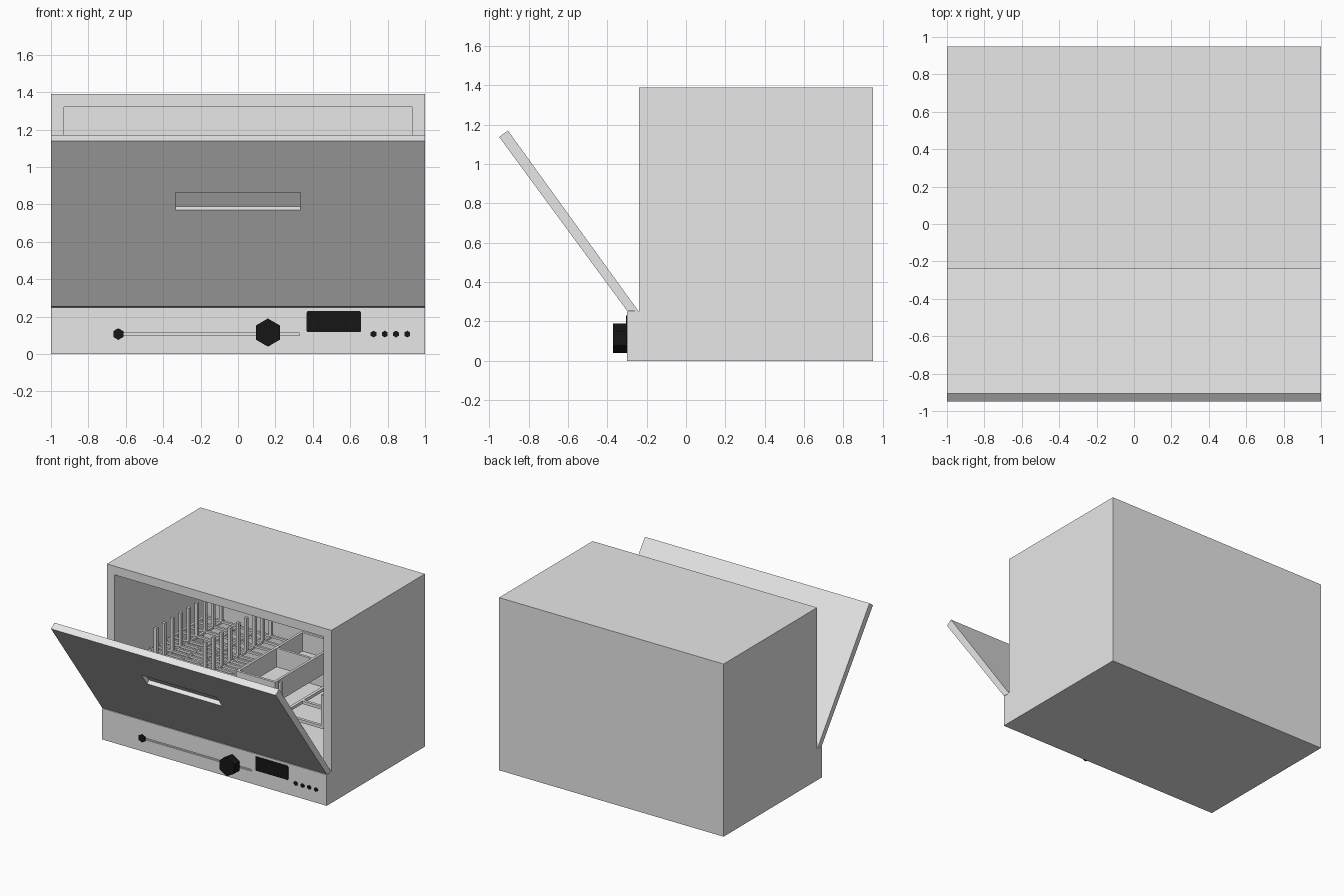
import bpy, bmesh, math
from mathutils import Vector

if "Cube" in bpy.data.objects:
    bpy.data.objects.remove(bpy.data.objects["Cube"])


def material(name, c):
    m = bpy.data.materials.new(name)
    m.diffuse_color = (*c, 1)
    m.use_nodes = True
    m.node_tree.nodes["Principled BSDF"].inputs["Base Color"].default_value = m.diffuse_color
    return m


GREY = material("light grey", (0.8, 0.8, 0.8))
BLACK = material("black", (0.008, 0.008, 0.008))


def finish(bm, name, mat):
    bmesh.ops.recalc_face_normals(bm, faces=bm.faces)
    me = bpy.data.meshes.new(name)
    bm.to_mesh(me)
    bm.free()
    me.materials.append(mat)
    ob = bpy.data.objects.new(name, me)
    bpy.context.collection.objects.link(ob)
    return ob


def prism(name, pts, x0, x1, mat=GREY):
    """Extrude a (y, z) profile along x."""
    bm = bmesh.new()
    f = bm.faces.new([bm.verts.new((x0, y, z)) for y, z in pts])
    r = bmesh.ops.extrude_face_region(bm, geom=[f])
    bmesh.ops.translate(bm, verts=[v for v in r["geom"] if isinstance(v, bmesh.types.BMVert)],
                        vec=(x1 - x0, 0, 0))
    return finish(bm, name, mat)


def add_box(bm, lo, hi):
    vs = bmesh.ops.create_cube(bm, size=1)["verts"]
    for v in vs:
        v.co = [(a + b) / 2 + c * (b - a) for a, b, c in zip(lo, hi, v.co)]


def boxes(name, items, mat=GREY):
    bm = bmesh.new()
    for lo, hi in items:
        add_box(bm, lo, hi)
    return finish(bm, name, mat)


def dial(name, x, z, r, y0, y1, sides=6):
    """Prism facing the front, one corner pointing up."""
    bm = bmesh.new()
    pts = [(x + r * math.sin(2 * math.pi * i / sides), z + r * math.cos(2 * math.pi * i / sides))
           for i in range(sides)]
    f = bm.faces.new([bm.verts.new((px, y0, pz)) for px, pz in pts])
    r = bmesh.ops.extrude_face_region(bm, geom=[f])
    bmesh.ops.translate(bm, verts=[v for v in r["geom"] if isinstance(v, bmesh.types.BMVert)],
                        vec=(0, y1 - y0, 0))
    return finish(bm, name, BLACK)


def cut(ob, cutter):
    m = ob.modifiers.new("cut", "BOOLEAN")
    m.operation, m.object, m.solver = "DIFFERENCE", cutter, "EXACT"
    cutter.hide_render = True
    bpy.context.view_layer.objects.active = ob
    bpy.ops.object.modifier_apply(modifier=m.name)
    bpy.data.objects.remove(cutter)


# Cabinet with control panel step, hollow washing chamber and slider groove
F = -0.30
cabinet = prism("cabinet", [(0.95, 0), (F, 0), (F, 0.25), (-0.24, 0.25), (-0.24, 1.39), (0.95, 1.39)], -1, 1)
cut(cabinet, boxes("chamber_cutter", [((-0.93, -0.5, 0.27), (0.93, 0.89, 1.32))]))
cut(cabinet, boxes("groove_cutter", [((-0.64, -0.4, 0.1), (0.33, F + 0.01, 0.113))]))

# Tilted door with a recessed grip
low, high = Vector((F, 0.255)), Vector((-0.95, 1.138))
d = (high - low).normalized()
n = Vector((-d.y, d.x))
n = n if n.x < 0 else -n
door = prism("door", [low, high, high - n * 0.055, (-0.24, 0.25)], -1, 1)


def on_door(z, depth):
    return low + d * ((z - low.y) / d.y) - n * depth


cut(door, prism("grip_cutter", [on_door(0.77, -0.05), on_door(0.865, -0.05),
                                on_door(0.865, 0.034), on_door(0.77, 0.034)], -0.335, 0.335))

# Controls
dial("main_knob", 0.16, 0.115, 0.075, F + 0.005, -0.37)
dial("slider_button", -0.64, 0.107, 0.031, F + 0.005, F - 0.012)
for i in range(4):
    dial("indicator_%d" % (i + 1), 0.725 + 0.06 * i, 0.107, 0.018, F + 0.005, F - 0.004)
display = boxes("display", [((0.367, F - 0.004, 0.117), (0.658, F + 0.004, 0.23))], BLACK)
bm = bmesh.new()
bm.from_mesh(display.data)
bmesh.ops.bevel(bm, geom=[e for e in bm.edges if abs(e.verts[0].co.y - e.verts[1].co.y) > 0.005],
                offset=0.008, segments=2, affect="EDGES", profile=0.5)
bm.to_mesh(display.data)
bm.free()

# Plate rack: grid of wires with two rows of upright tines
RZ, W = 0.59, 0.009
ys = [0.0 + 0.104 * i for i in range(9)]
xs = [-0.88 + 0.147 * i for i in range(6)]
wires = [((-0.89, y - W, RZ - W), (-0.06, y + W, RZ + W)) for y in ys]
wires += [((x - W, -0.06, RZ - 2 * W), (x + W, 0.86, RZ)) for x in xs]
wires += [((-0.89, y - W, RZ - W), (-0.06, y + W, RZ + W)) for y in (-0.052, 0.052, 0.15, 0.26, 0.36)]
boxes("plate_rack", wires)
T = 0.012
boxes("plate_tines", [((x - T, y - T, RZ), (x + T, y + T, 0.86)) for x in (-0.73, -0.29) for y in ys])

# Cutlery basket: open box with a divider
X0, X1, Y0, Y1, Z0, Z1, t = -0.02, 0.33, 0.0, 0.84, 0.53, 0.70, 0.02
boxes("cutlery_basket", [
    ((X0, Y0, Z0), (X1, Y1, Z0 + t)),
    ((X0, Y0, Z0), (X0 + t, Y1, Z1)), ((X1 - t, Y0, Z0), (X1, Y1, Z1)),
    ((X0, Y0, Z0), (X1, Y0 + t, Z1)), ((X0, Y1 - t, Z0), (X1, Y1, Z1)),
    ((X0, 0.49, Z0), (X1, 0.51, Z1))])

# Side frame: wire base with corner posts and top rails
A0, A1, B0, B1, w = 0.36, 0.74, 0.03, 0.84, 0.012
frame = [((x - w, B0 - w, z - w), (x + w, B1 + w, z + w)) for x in (A0, A1) for z in (0.44,)]
frame += [((A0 - w, y - w, 0.44 - w), (A1 + w, y + w, 0.44 + w)) for y in (B0, 0.3, 0.57, B1)]
frame += [((x - w, y - w, 0.44), (x + w, y + w, 0.70)) for x in (A0, A1) for y in (B0, B1)]
boxes("side_frame", frame)
